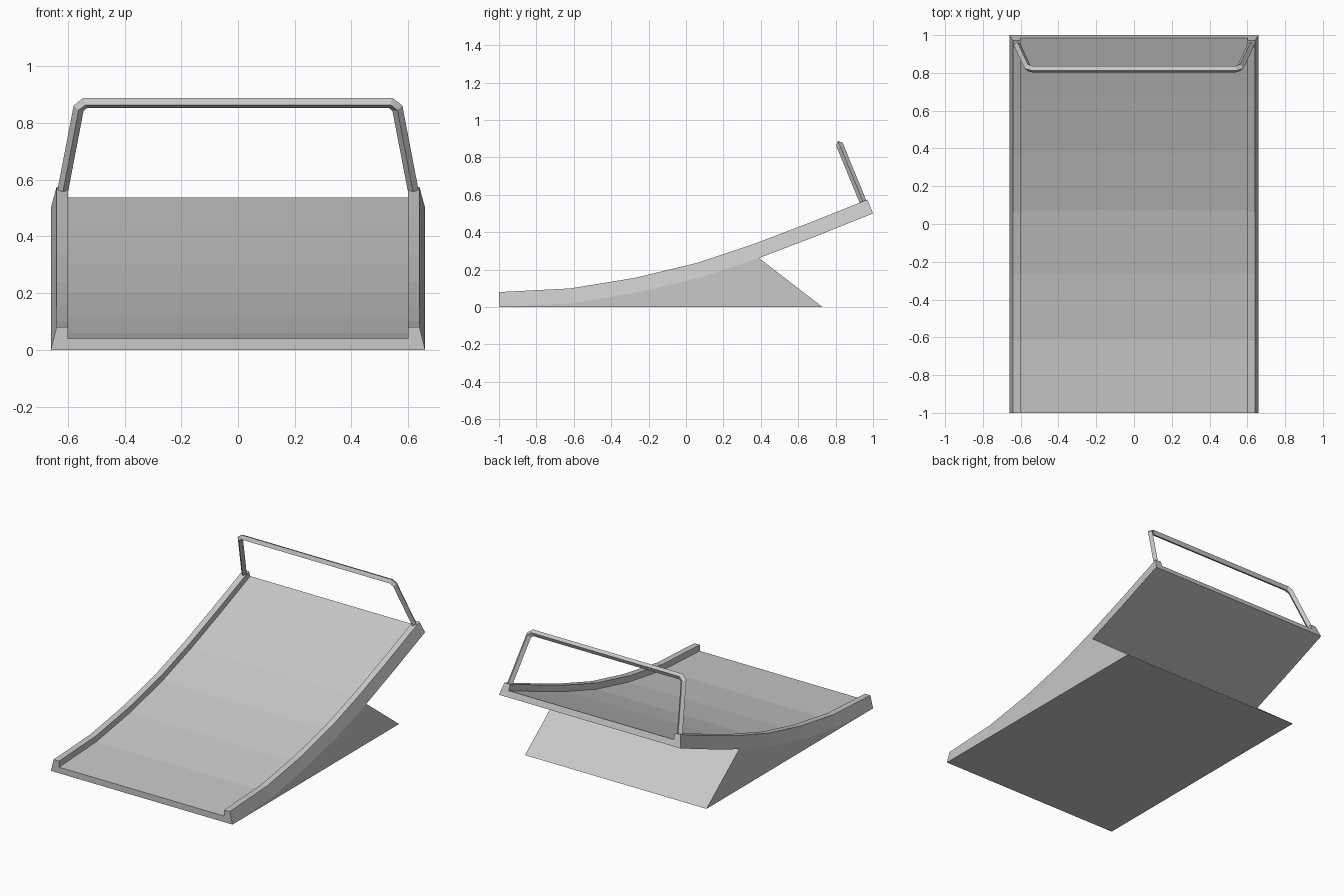
import bpy
import bmesh
from mathutils import Vector

cube = bpy.data.objects.get("Cube")
if cube:
    bpy.data.objects.remove(cube, do_unlink=True)

# One plain grey for the whole model
grey = bpy.data.materials.new("light_grey")
grey.use_nodes = True
colour = (0.58, 0.58, 0.58, 1)
grey.diffuse_color = colour
grey.node_tree.nodes["Principled BSDF"].inputs["Base Color"].default_value = colour


def loft(name, rings):
    """Join matching closed rings of points into a capped, flat-shaded solid."""
    bm = bmesh.new()
    loops = [[bm.verts.new(p) for p in ring] for ring in rings]
    count = len(loops[0])
    for a, b in zip(loops, loops[1:]):
        for i in range(count):
            j = (i + 1) % count
            bm.faces.new((a[i], a[j], b[j], b[i]))
    bm.faces.new(loops[0])
    bm.faces.new(loops[-1])
    bmesh.ops.recalc_face_normals(bm, faces=bm.faces)
    mesh = bpy.data.meshes.new(name)
    bm.to_mesh(mesh)
    bm.free()
    mesh.materials.append(grey)
    obj = bpy.data.objects.new(name, mesh)
    bpy.context.collection.objects.link(obj)
    return obj


# Underside curve of the deck, as (y, z)
curve = [(-1, 0), (-0.61, 0.02), (-0.255, 0.078), (0.085, 0.16),
         (0.39, 0.262), (0.7, 0.38), (1, 0.5)]
path = [Vector((0, y, z)) for y, z in curve]

# Channel-shaped deck: half of its section is (x, height), mirrored across x
half = [(0.66, 0), (0.64, 0.08), (0.6, 0.08), (0.6, 0.04)]
section = half + [(-x, h) for x, h in reversed(half)]
rings = []
for i, p in enumerate(path):
    if i == 0:
        up = Vector((0, 0, 1))
    else:
        t = (path[min(i + 1, len(path) - 1)] - path[i - 1]).normalized()
        up = Vector((0, -t.z, t.y))
    rings.append([p + up * h + Vector((x, 0, 0)) for x, h in section])
loft("ramp_deck", rings)

# Wedge support under the lower part of the deck
wedge = curve[:5] + [(0.73, 0)]
loft("wedge_support", [[Vector((x, y, z)) for y, z in wedge] for x in (-0.66, 0.66)])

# Four-sided rail bent in a plane that leans forward
radius = 0.019
lean = Vector((0, -0.38, 0.925)).normalized()
facing = Vector((0, lean.z, -lean.y))
side = Vector((1, 0, 0))
origin = Vector((0, 0.82, 0.871))
# Rail points in the leaning plane: across, and along the lean from the top bar
left = [(0.62, -0.347), (0.562, -0.02), (0.538, 0)]
points = [origin + side * x + lean * d
          for x, d in left + [(-x, d) for x, d in reversed(left)]]
rings = []
for i, p in enumerate(points):
    before = (p - points[i - 1]).normalized() if i else None
    after = (points[i + 1] - p).normalized() if i + 1 < len(points) else None
    before, after = before or after, after or before
    tangent = (before + after).normalized()
    out = tangent.cross(facing).normalized() * (radius / tangent.dot(before))
    rim = facing * radius
    rings.append([p + out, p + rim, p - out, p - rim])
loft("top_rail", rings)
